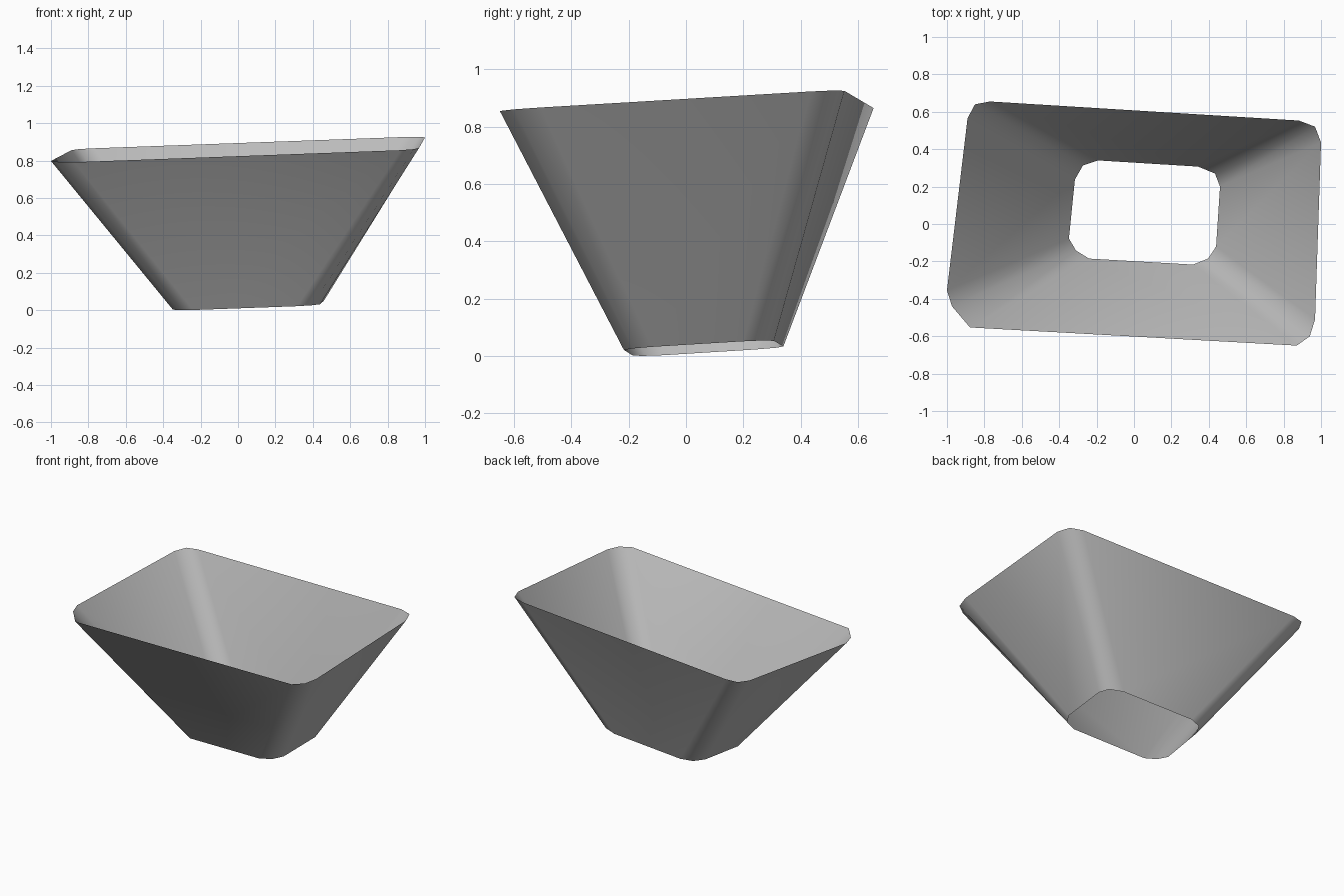
import bpy
import bmesh


def remove_default_cube():
    cube = bpy.data.objects.get("Cube")
    if cube:
        bpy.data.objects.remove(cube, do_unlink=True)


def make_material(name, colour):
    material = bpy.data.materials.new(name)
    material.use_nodes = True
    material.diffuse_color = colour
    shader = material.node_tree.nodes["Principled BSDF"]
    shader.inputs["Base Color"].default_value = colour
    return material


def tilted_ring(bm, outline, height):
    """Lay an outline on a gently sloping plane."""
    return [bm.verts.new((x, y, height + 0.04 * x + 0.058 * y)) for x, y in outline]


def loft(bm, lower, upper):
    """Join two rings with a single open skin."""
    count = len(lower)
    for i in range(count):
        j = (i + 1) % count
        face = bm.faces.new((lower[i], lower[j], upper[j], upper[i]))
        face.smooth = True


remove_default_cube()

# Rounded, slightly skewed rectangles: three points to each corner,
# counter-clockwise from the front right corner
rim_outline = [
    (-1, -0.355), (-0.973, -0.44), (-0.877, -0.553),
    (0.87, -0.65), (0.94, -0.6), (0.968, -0.51),
    (1, 0.436), (0.968, 0.52), (0.882, 0.553),
    (-0.77, 0.655), (-0.85, 0.64), (-0.89, 0.565),
]
base_outline = [
    (-0.348, -0.078), (-0.31, -0.142), (-0.24, -0.185),
    (0.316, -0.217), (0.396, -0.185), (0.439, -0.12),
    (0.46, 0.2), (0.433, 0.27), (0.342, 0.307),
    (-0.193, 0.34), (-0.273, 0.313), (-0.316, 0.238),
]

# Tapered funnel wall, open at the top and the bottom
bm = bmesh.new()
base_ring = tilted_ring(bm, base_outline, 0.021)
rim_ring = tilted_ring(bm, rim_outline, 0.858)
loft(bm, base_ring, rim_ring)

mesh = bpy.data.meshes.new("funnel_wall")
bm.to_mesh(mesh)
bm.free()
mesh.materials.append(make_material("plain grey", (0.5, 0.5, 0.5, 1)))

funnel_wall = bpy.data.objects.new("funnel_wall", mesh)
bpy.context.collection.objects.link(funnel_wall)
